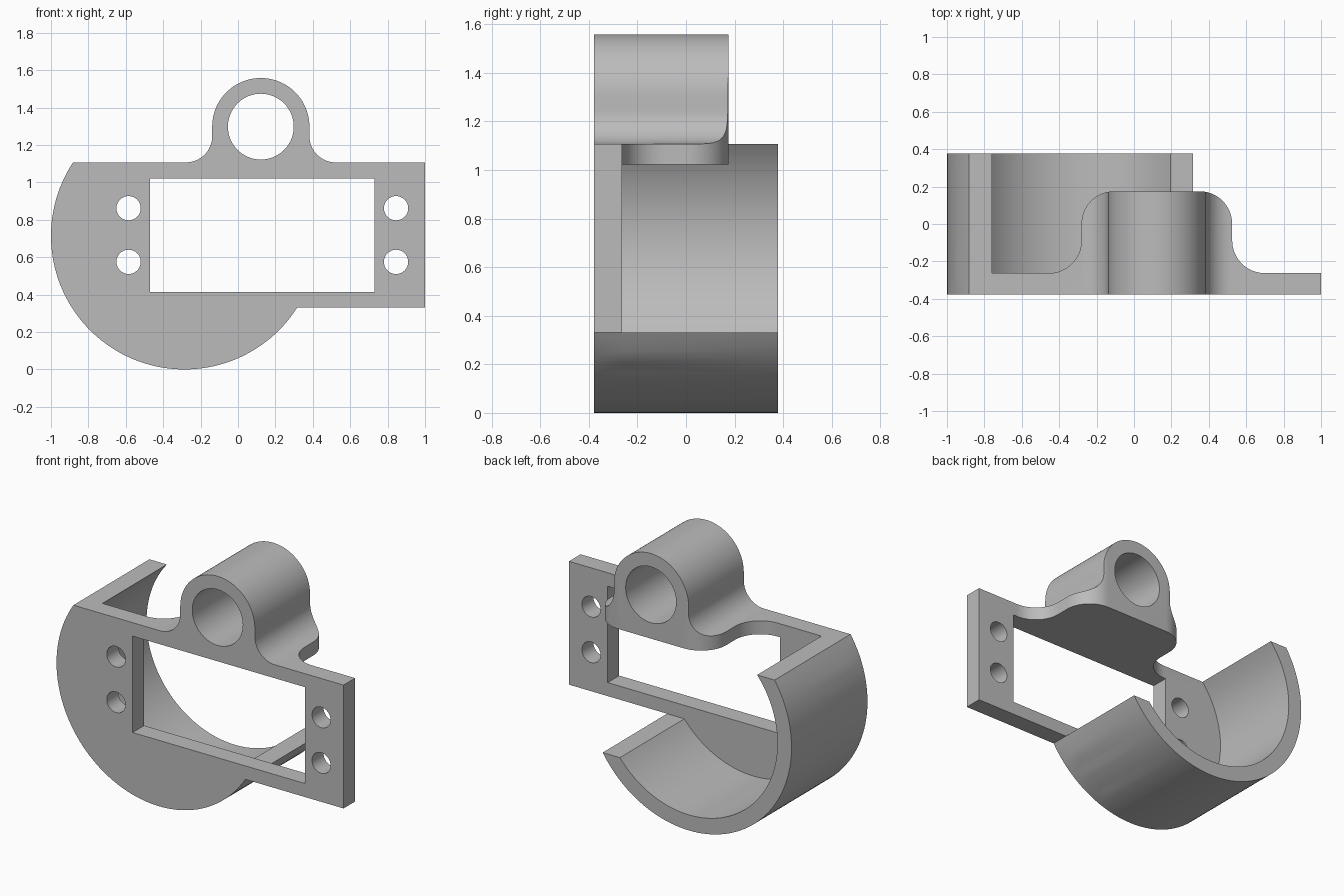
import bpy, bmesh
from math import sin, cos, pi, asin, radians

if "Cube" in bpy.data.objects:
    bpy.data.objects.remove(bpy.data.objects["Cube"])

grey = bpy.data.materials.new("plain grey")
grey.use_nodes = True
COLOUR = (0.5, 0.5, 0.5, 1)
grey.diffuse_color = COLOUR
grey.node_tree.nodes["Principled BSDF"].inputs["Base Color"].default_value = COLOUR

FRONT, PLATE_BACK, BOSS_BACK, BACK = -0.378, -0.263, 0.175, 0.378
TOP, LOW = 1.107, 0.33             # top and bottom edges of the plate
CX, R_OUT, R_IN = -0.286, 0.714, 0.616   # round housing
BX, BZ, R_BOSS, R_BORE = 0.122, 1.298, 0.26, 0.176


def arc(cx, cy, r, a, b, n=16):
    """Points on an arc from angle a to b."""
    return [(cx + r * cos(a + (b - a) * i / n), cy + r * sin(a + (b - a) * i / n))
            for i in range(n + 1)]


def rect(x0, y0, x1, y1):
    return [(x0, y0), (x1, y0), (x1, y1), (x0, y1)]


def prism(name, points, lo, hi, axis="Y"):
    """Extrude a flat outline along Y (outline in x,z) or Z (outline in x,y)."""
    bm = bmesh.new()
    place = (lambda p: (p[0], lo, p[1])) if axis == "Y" else (lambda p: (p[0], p[1], lo))
    face = bm.faces.new([bm.verts.new(place(p)) for p in points])
    new = bmesh.ops.extrude_face_region(bm, geom=[face])["geom"]
    shift = (0, hi - lo, 0) if axis == "Y" else (0, 0, hi - lo)
    bmesh.ops.translate(bm, vec=shift,
                        verts=[v for v in new if isinstance(v, bmesh.types.BMVert)])
    bmesh.ops.recalc_face_normals(bm, faces=bm.faces)
    mesh = bpy.data.meshes.new(name)
    bm.to_mesh(mesh)
    bm.free()
    mesh.materials.append(grey)
    ob = bpy.data.objects.new(name, mesh)
    bpy.context.collection.objects.link(ob)
    return ob


def combine(target, tool, operation):
    """Apply a boolean and discard the tool."""
    mod = target.modifiers.new("combine", "BOOLEAN")
    mod.operation, mod.solver, mod.object = operation, "EXACT", tool
    bpy.context.view_layer.objects.active = target
    bpy.ops.object.modifier_apply(modifier=mod.name)
    bpy.data.objects.remove(tool)


def housing_arc(r, n=72):
    """Arc from the top left cut round the bottom to the right cut."""
    start = pi - asin((TOP - R_OUT) / r)
    end = 2 * pi - asin((R_OUT - LOW) / r)
    return arc(CX, R_OUT, r, start, end, n)


# Front plate with its window and four screw holes
bracket = prism("servo_bracket", housing_arc(R_OUT) + [(1, LOW), (1, TOP)], FRONT, PLATE_BACK)
combine(bracket, prism("window", rect(-0.47, 0.415, 0.73, 1.022), -0.5, -0.1), "DIFFERENCE")
for x in (-0.585, 0.845):
    for z in (0.575, 0.862):
        hole = prism("screw_hole", arc(x, z, 0.065, 0, 2 * pi, 32)[:-1], -0.5, -0.1)
        combine(bracket, hole, "DIFFERENCE")

# Curved housing wall behind the plate
wall = prism("housing_wall", housing_arc(R_OUT) + housing_arc(R_IN)[::-1], PLATE_BACK, BACK)
combine(bracket, wall, "UNION")

# Boss: front outline with side fillets, trimmed by a flared plan outline
F, P, HALF = 0.14, 0.175, 0.403
FOOT = HALF + P


def mirrored(right):
    """Complete a right half outline about the boss centre line."""
    return right + [(2 * BX - x, y) for x, y in reversed(right)]


outline = mirrored([(BX + FOOT, 1.022), (BX + FOOT, TOP)]
                   + arc(BX + R_BOSS + F, TOP + F, F, 1.5 * pi, pi)
                   + arc(BX, BZ, R_BOSS, 0, pi / 2, 24)[:-1])
# crown point is added between the two halves
outline.insert(len(outline) // 2, (BX, BZ + R_BOSS))
plan = mirrored([(BX + FOOT, FRONT), (BX + FOOT, PLATE_BACK)]
                + arc(BX + FOOT, PLATE_BACK + P, P, 1.5 * pi, pi)[1:]
                + arc(BX + HALF - P, BOSS_BACK - P, P, 0, pi / 2))
boss = prism("boss", outline, FRONT, BOSS_BACK)
combine(boss, prism("plan_trim", plan, 0.9, 1.7, "Z"), "INTERSECT")
combine(boss, prism("bore", arc(BX, BZ, R_BORE, 0, 2 * pi, 64)[:-1], -0.6, 0.6), "DIFFERENCE")
combine(bracket, boss, "UNION")

# Smooth the curves, keep the edges sharp
bpy.ops.object.select_all(action="DESELECT")
bracket.select_set(True)
bpy.context.view_layer.objects.active = bracket
bpy.ops.object.shade_smooth_by_angle(angle=radians(30))
